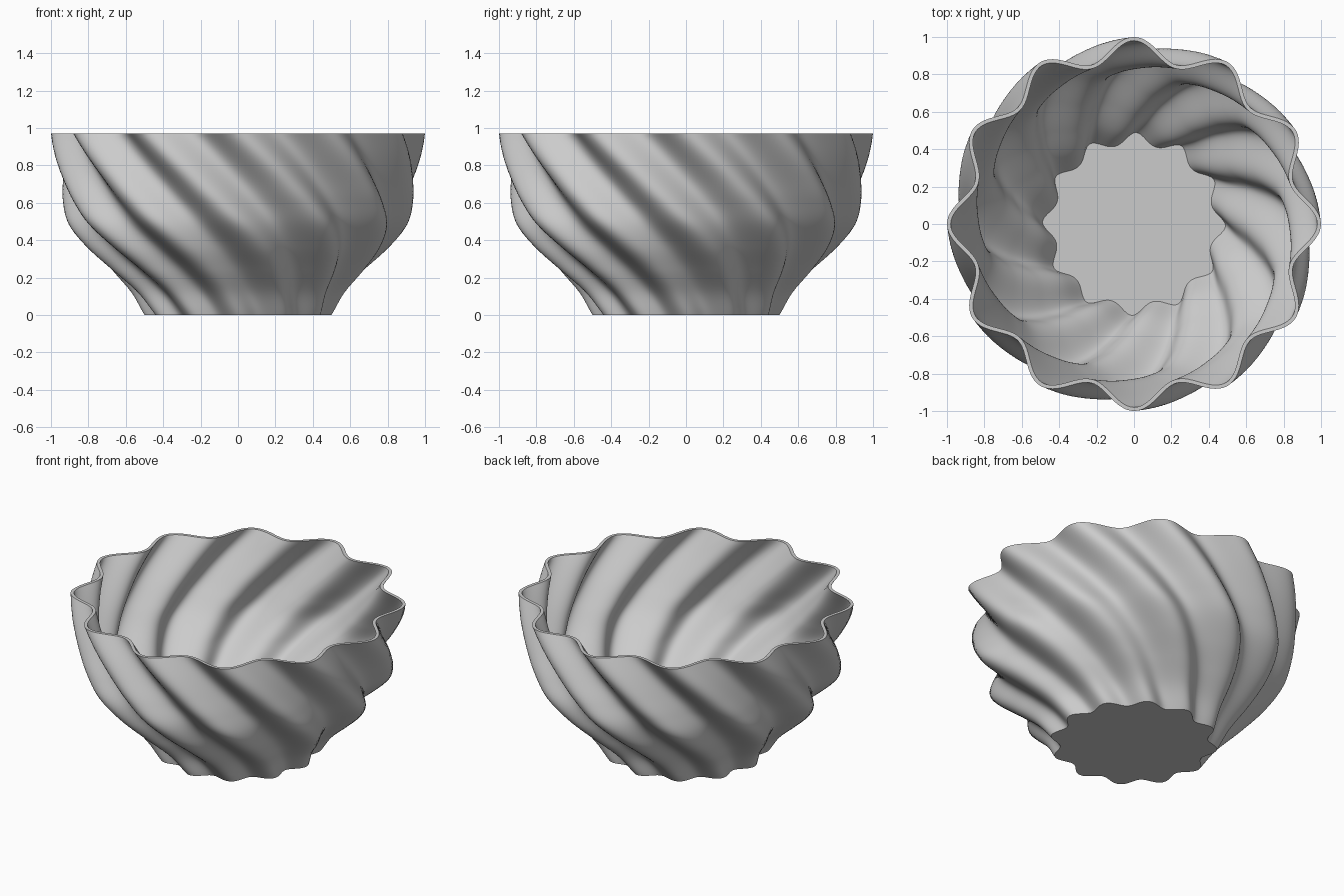
import bpy, bmesh, math

HEIGHT, WALL = 0.97, 0.02
LOBES, TWIST = 12, math.radians(60)
SEGMENTS, RINGS = 288, 64

# Crest radius at evenly spaced heights, foot to rim
PROFILE = [0.5, 0.575, 0.695, 0.815, 0.905, 0.943, 0.965, 0.985, 1.0]


def crest(z):
    """Smooth (Catmull-Rom) radius of the lobes at height z."""
    last = len(PROFILE) - 1
    f = max(0.0, min(z / HEIGHT, 1.0)) * last
    i = min(int(f), last - 1)
    t = f - i
    b, c = PROFILE[i], PROFILE[i + 1]
    a = PROFILE[i - 1] if i > 0 else 2 * b - c
    d = PROFILE[i + 2] if i + 2 <= last else 2 * c - b
    return b + t / 2 * (c - a + t * (2*a - 5*b + 4*c - d + t * (3*(b - c) + d - a)))


def ring(bm, z, inset):
    """One fluted loop, turned by the twist and moved inward by inset."""
    verts = []
    base = crest(z)
    step = 0.01
    slope = (crest(z + step) - crest(z - step)) / (2 * step)
    inset *= math.hypot(1, slope)
    for k in range(SEGMENTS):
        ang = 2 * math.pi * k / SEGMENTS
        phase = LOBES * (ang + TWIST * z / HEIGHT)
        r = base * (0.94 + 0.06 * math.cos(phase))
        dr = -base * 0.06 * LOBES * math.sin(phase)
        n = math.hypot(r, dr)
        out, side = r - inset * r / n, inset * dr / n
        c, s = math.cos(ang), math.sin(ang)
        verts.append(bm.verts.new((out * c - side * s, out * s + side * c, z)))
    return verts


cube = bpy.data.objects.get("Cube")
if cube:
    bpy.data.objects.remove(cube, do_unlink=True)

# Outer wall upward, then inner wall down to the floor
bm = bmesh.new()
loops = [ring(bm, HEIGHT * i / RINGS, 0) for i in range(RINGS + 1)]
loops += [ring(bm, HEIGHT + (WALL - HEIGHT) * i / RINGS, WALL) for i in range(RINGS + 1)]
for low, high in zip(loops, loops[1:]):
    for k in range(SEGMENTS):
        j = (k + 1) % SEGMENTS
        bm.faces.new((low[k], low[j], high[j], high[k]))

# Underside and inside floor
bm.faces.new(loops[0][::-1])
bm.faces.new(loops[-1])

mesh = bpy.data.meshes.new("twisted_bowl")
bm.to_mesh(mesh)
bm.free()
bowl = bpy.data.objects.new("twisted_bowl", mesh)
bpy.context.collection.objects.link(bowl)

# Plain grey finish
grey = bpy.data.materials.new("light_grey")
grey.use_nodes = True
colour = (0.6, 0.6, 0.6, 1)
grey.diffuse_color = colour
grey.node_tree.nodes["Principled BSDF"].inputs["Base Color"].default_value = colour
mesh.materials.append(grey)

# Smooth walls with crisp rim and floor edges
bpy.ops.object.select_all(action="DESELECT")
bowl.select_set(True)
bpy.context.view_layer.objects.active = bowl
bpy.ops.object.shade_smooth_by_angle(angle=math.radians(35))
